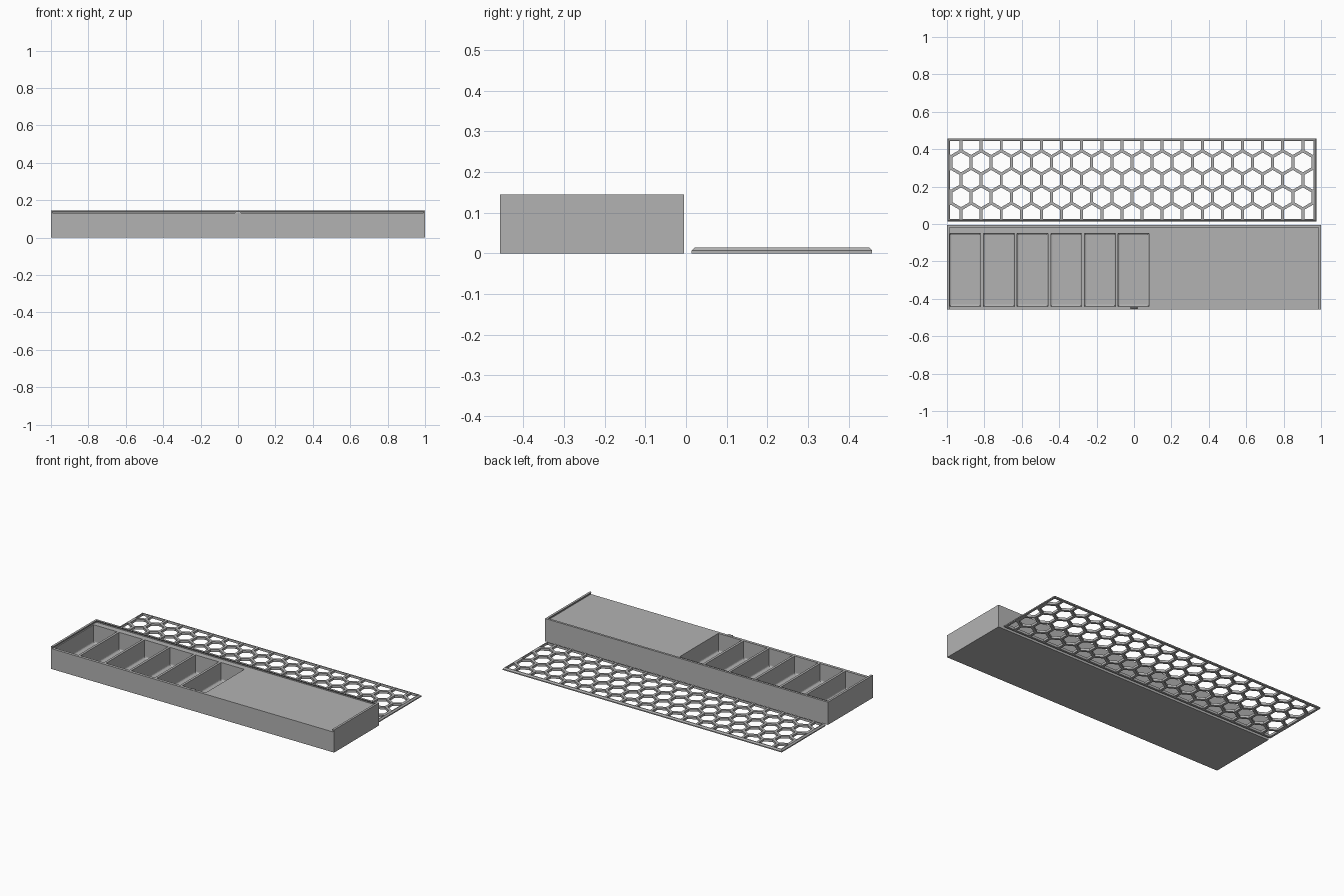
import bpy, bmesh, math

if "Cube" in bpy.data.objects:
    bpy.data.objects.remove(bpy.data.objects["Cube"])

grey = bpy.data.materials.new("plain_grey")
grey.use_nodes = True
colour = (0.45, 0.45, 0.45, 1)
grey.diffuse_color = colour
grey.node_tree.nodes["Principled BSDF"].inputs["Base Color"].default_value = colour


def rect(x0, x1, y0, y1, z):
    return [(x0, y0, z), (x1, y0, z), (x1, y1, z), (x0, y1, z)]


def add_loft(bm, rings):
    """Closed solid through a stack of matching outlines, bottom to top."""
    rows = [[bm.verts.new(p) for p in ring] for ring in rings]
    n = len(rows[0])
    bm.faces.new(rows[0][::-1])
    bm.faces.new(rows[-1])
    for low, high in zip(rows, rows[1:]):
        for i in range(n):
            j = (i + 1) % n
            bm.faces.new((low[i], low[j], high[j], high[i]))


def make(name, solids):
    bm = bmesh.new()
    for rings in solids:
        add_loft(bm, rings)
    mesh = bpy.data.meshes.new(name)
    bm.to_mesh(mesh)
    bm.free()
    mesh.materials.append(grey)
    ob = bpy.data.objects.new(name, mesh)
    bpy.context.collection.objects.link(ob)
    return ob


def boolean(ob, other, operation):
    """Apply a boolean and drop the helper."""
    other.hide_render = True
    mod = ob.modifiers.new(operation.lower(), "BOOLEAN")
    mod.operation, mod.object, mod.solver = operation, other, "EXACT"
    bpy.context.view_layer.objects.active = ob
    bpy.ops.object.modifier_apply(modifier=mod.name)
    bpy.data.objects.remove(other)


# Tray body
FRONT, BACK, TOP, DECK = -0.458, -0.005, 0.145, 0.13
tray = make("tray", [[rect(-1, 1, FRONT, BACK, 0), rect(-1, 1, FRONT, BACK, TOP)]])

# Undercut lid channel, open at the front
channel = [rect(-w, w, -0.6, BACK - (1 - w), z)
           for w, z in ((0.992, DECK), (0.992, 0.137), (0.986, TOP), (0.986, 0.2))]
boolean(tray, make("channel_cutter", [channel]), "DIFFERENCE")

# Six compartments with rounded floor edges
FLOOR, R = 0.015, 0.01
pockets = []
for i in range(6):
    x0 = -0.985 + 0.18 * i
    rings = []
    for k in range(4):
        a = math.pi / 2 * k / 3
        d, z = R * (1 - math.sin(a)), FLOOR + R * (1 - math.cos(a))
        rings.append(rect(x0 + d, x0 + 0.165 - d, -0.44 + d, -0.05 - d, z))
    rings.append(rect(x0, x0 + 0.165, -0.44, -0.05, 0.135))
    pockets.append(rings)
boolean(tray, make("pocket_cutter", pockets), "DIFFERENCE")

# Small catch on the front edge
make("lid_catch", [[rect(-0.02, 0.02, FRONT + 0.002, FRONT + 0.014, DECK - 0.002),
                    rect(-0.014, 0.014, FRONT + 0.005, FRONT + 0.011, DECK + 0.008)]])

# Lid plate with chamfered rim
LX0, LX1, LY0, LY1, T = -0.997, 0.975, 0.014, 0.458, 0.015


def lid_rect(inset, z):
    return rect(LX0 + inset, LX1 - inset, LY0 + inset, LY1 - inset, z)


lid = make("lid", [[lid_rect(0, 0), lid_rect(0, 0.007), lid_rect(0.008, T)]])

# Honeycomb openings, trimmed to the rim
PITCH, RADIUS = 0.1075, 0.0915 / math.sqrt(3)
cx, cy = (LX0 + LX1) / 2, (LY0 + LY1) / 2
cells = []
for row in range(-2, 3):
    for col in range(-10, 11):
        x = cx + (col + 0.5 * (row % 2)) * PITCH
        y = cy + row * PITCH * math.sqrt(3) / 2
        if not LX0 - 0.02 < x < LX1 + 0.02:
            continue
        cells.append([[(x + RADIUS * math.sin(-k * math.pi / 3),
                        y + RADIUS * math.cos(k * math.pi / 3), z)
                       for k in range(6)] for z in (-0.02, 0.04)])
holes = make("honeycomb_cutter", cells)
window = make("window_cutter", [[lid_rect(0.014, -0.01), lid_rect(0.014, 0.03)]])
boolean(holes, window, "INTERSECT")
boolean(lid, holes, "DIFFERENCE")
